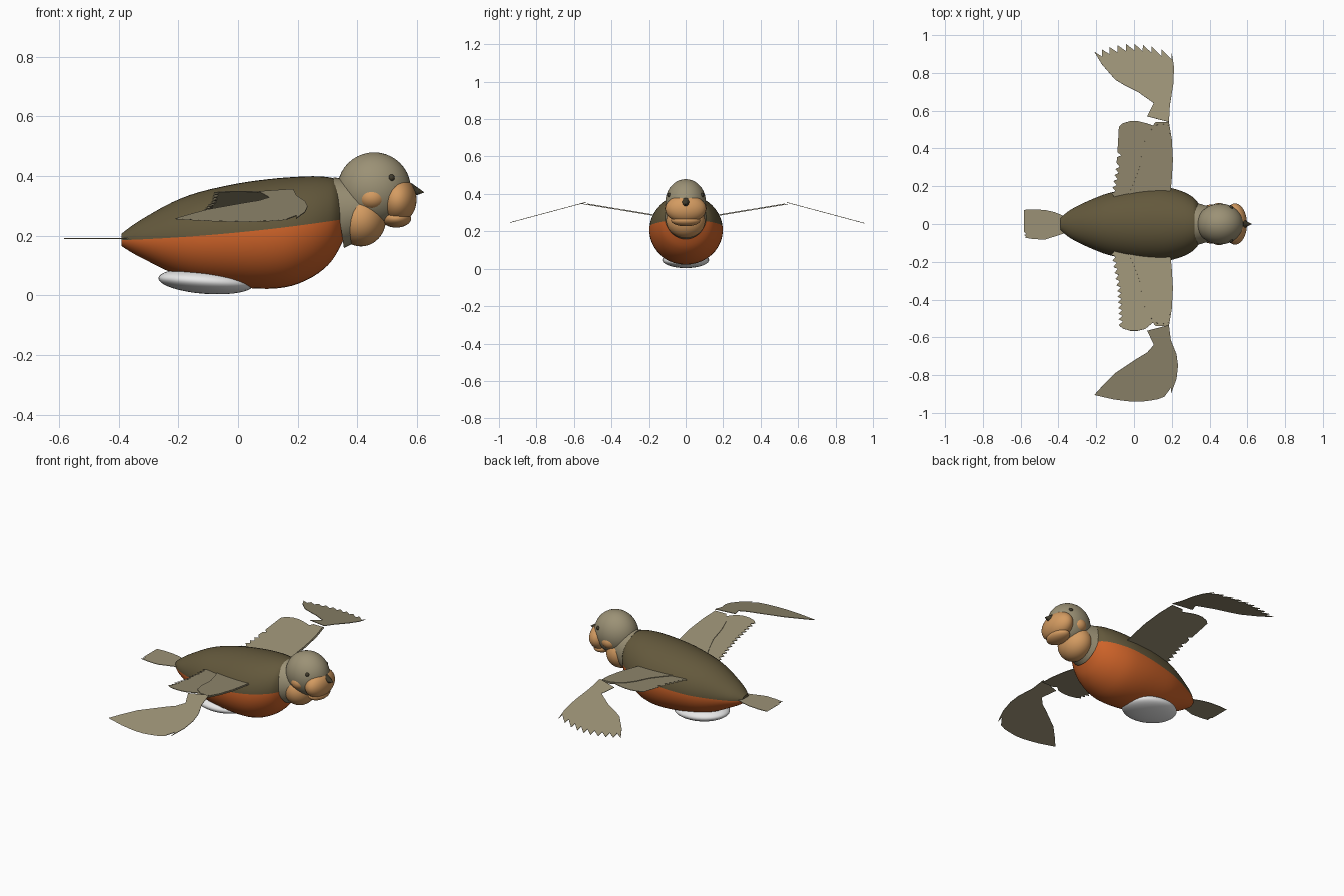
import bpy, bmesh, math
from mathutils import Vector, Matrix

if "Cube" in bpy.data.objects:
    bpy.data.objects.remove(bpy.data.objects["Cube"])


def material(name, rgb):
    m = bpy.data.materials.new(name)
    m.diffuse_color = (*rgb, 1)
    m.use_nodes = True
    m.node_tree.nodes["Principled BSDF"].inputs["Base Color"].default_value = m.diffuse_color
    return m


OLIVE = material("dark_olive", (0.125, 0.098, 0.045))
ORANGE = material("rust_orange", (0.62, 0.125, 0.022))
TAN = material("warm_tan", (0.66, 0.33, 0.12))
TAUPE = material("grey_brown", (0.33, 0.285, 0.18))
WHITE = material("white", (0.85, 0.85, 0.85))
DARK = material("beak_dark", (0.055, 0.045, 0.025))


def finish(name, bm, mats, smooth=True):
    bmesh.ops.recalc_face_normals(bm, faces=bm.faces[:])
    me = bpy.data.meshes.new(name)
    bm.to_mesh(me)
    bm.free()
    for m in mats:
        me.materials.append(m)
    ob = bpy.data.objects.new(name, me)
    bpy.context.collection.objects.link(ob)
    if smooth:
        bpy.ops.object.select_all(action='DESELECT')
        bpy.context.view_layer.objects.active = ob
        ob.select_set(True)
        bpy.ops.object.shade_smooth_by_angle(angle=math.radians(40))
    return ob


def ellipsoid(name, centre, radii, mat, tilt=0.0, seg=40):
    bm = bmesh.new()
    mx = (Matrix.Translation(centre) @ Matrix.Rotation(tilt, 4, 'Y')
          @ Matrix.Diagonal((*radii, 1)))
    bmesh.ops.create_uvsphere(bm, u_segments=seg, v_segments=seg // 2, radius=1, matrix=mx)
    return finish(name, bm, [mat])


def cone(name, start, end, r1, r2, mat, y_scale=1.0, seg=40):
    a, b = Vector(start), Vector(end)
    turn = (b - a).to_track_quat('Z', 'Y').to_matrix().to_4x4()
    mx = (Matrix.Translation((a + b) / 2) @ Matrix.Diagonal((1, y_scale, 1, 1)) @ turn)
    bm = bmesh.new()
    bmesh.ops.create_cone(bm, cap_ends=True, segments=seg, radius1=r1, radius2=r2,
                          depth=(b - a).length, matrix=mx)
    return finish(name, bm, [mat])


def spline(rows, steps):
    """Smooth rows of numbers with a Catmull-Rom curve."""
    pts = [Vector(r) for r in rows]
    out = []
    for i in range(len(pts) - 1):
        p0, p1, p2, p3 = pts[max(i - 1, 0)], pts[i], pts[i + 1], pts[min(i + 2, len(pts) - 1)]
        for k in range(steps):
            t = k / steps
            out.append(0.5 * (2 * p1 + (p2 - p0) * t + (2 * p0 - 5 * p1 + 4 * p2 - p3) * t * t
                              + (3 * p1 - p0 - 3 * p2 + p3) * t ** 3))
    return out + [pts[-1]]


# Body: lofted oval rings (x, top, bottom, half width), split at the colour line
STATIONS = [
    (-.39, .207, .165, .03), (-.35, .237, .140, .066), (-.30, .268, .114, .095),
    (-.22, .312, .075, .132), (-.13, .346, .046, .165), (0, .375, .028, .19),
    (.10, .389, .022, .198), (.18, .396, .032, .194), (.25, .399, .062, .175),
    (.30, .396, .10, .15), (.33, .385, .14, .125), (.36, .34, .20, .08)]
HALF = 22
bm = bmesh.new()
rings = []
for x, top, bottom, w in spline(STATIONS, 3):
    zc, rz, t = (top + bottom) / 2, (top - bottom) / 2, x + .39
    line = .185 + .035 * t + .08 * t * t
    a0 = math.asin(max(-.9, min(.9, (line - zc) / rz)))
    angles = [a0 + (math.pi - 2 * a0) * k / HALF for k in range(HALF)]
    angles += [math.pi - a0 + (math.pi + 2 * a0) * k / HALF for k in range(HALF)]
    rings.append([bm.verts.new((x, w * math.cos(a), zc + rz * math.sin(a))) for a in angles])
for r, s in zip(rings, rings[1:]):
    for k in range(2 * HALF):
        j = (k + 1) % (2 * HALF)
        bm.faces.new((r[k], r[j], s[j], s[k])).material_index = int(k >= HALF)
for ring in (rings[0], rings[-1]):
    bm.faces.new(ring[:HALF + 1]).material_index = 0
    bm.faces.new(ring[HALF:] + ring[:1]).material_index = 1
finish("body", bm, [OLIVE, ORANGE])

# Belly, neck and head
ellipsoid("belly_patch", (-.107, 0, .047), (.16, .125, .042), WHITE, math.radians(4))
cone("neck_collar", (.337, 0, .277), (.43, 0, .291), .12, .09, TAUPE, .92)
ellipsoid("head", (.456, 0, .357), (.123, .108, .122), TAUPE)
ellipsoid("throat", (.412, 0, .256), (.084, .104, .092), TAN)
ellipsoid("face", (.535, 0, .320), (.063, .109, .076), TAN)
ellipsoid("chin", (.53, 0, .258), (.05, .078, .031), TAN)
cone("beak", (.575, 0, .352), (.623, 0, .345), .026, .001, DARK, seg=20)
for side, label in ((1, "left"), (-1, "right")):
    ellipsoid("cheek_" + label, (.45, side * .062, .328), (.05, .05, .043), TAN)
    ellipsoid("eye_" + label, (.514, side * .087, .394), (.011, .011, .011), DARK, seg=16)


def teeth(path, count, depth):
    """Saw-tooth feather tips along a path; depth is the (x, y) step of each notch."""
    out = []
    for i in range(count):
        for f, d in ((.0, 0), (.85, 1)):
            u = (i + f) / count * (len(path) - 1)
            k = min(int(u), len(path) - 2)
            p = Vector(path[k]).lerp(Vector(path[k + 1]), u - k)
            out.append((p.x + d * depth[0], p.y + d * depth[1]))
    return out + [path[-1]]


def plate(name, outline, height, mat=TAUPE, thick=.003):
    bm = bmesh.new()
    face = bm.faces.new([bm.verts.new((x, y, height(abs(y)))) for x, y in outline])
    bmesh.ops.triangulate(bm, faces=[face])
    ob = finish(name, bm, [mat], smooth=False)
    mod = ob.modifiers.new("thickness", 'SOLIDIFY')
    mod.thickness, mod.offset = thick, 0
    return ob


def inner_z(y):
    return .287 + (y - .19) * .165


def outer_z(y):
    return .349 - (y - .56) * .268


# Outer wing edges: trailing edge out to the tip, feather tips, leading edge back
OUTER = {
    1: ([(.185, .54), (.07, .57), (.105, .64), (.02, .70), (-.05, .735), (-.1, .765), (-.17, .845)],
        [(-.21, .912), (-.12, .94), (-.02, .957), (.08, .945), (.2, .905)],
        [(.212, .83), (.208, .74), (.19, .63)]),
    -1: ([(.185, .535), (.07, .565), (.105, .64), (.07, .68), (.02, .71), (-.1, .79), (-.165, .855)],
         [(-.21, .905), (-.1, .93), (.015, .943), (.12, .93), (.195, .90)],
         [(.225, .82), (.233, .75), (.225, .69), (.195, .615)])}

for side, label in ((1, "left"), (-1, "right")):
    def put(pts):
        return [(x, side * y) for x, y in pts]
    tip = .545 if side > 0 else .565
    # Inner wing with serrated flight feathers
    feathers = teeth([(-.08, tip - .03), (-.09, .34), (-.125, .13)], 13, (.022, .006))
    inner = [(.19, .13), (.2, .24), (.206, .34), (.2, .45), (.185, .54), (.115, .54), (.1, .522),
             (.06, tip - .01), (.02, tip), (-.02, tip), (-.06, tip - .012)] + feathers
    plate("inner_wing_" + label, put(inner), inner_z)
    # Covert layer lying on the inner wing
    covert = [(.185, .13), (.196, .24), (.2, .34), (.195, .45), (.18, .53), (.12, .525),
              (.07, .48), (.045, .40), (.03, .30), (0, .22), (-.04, .13)]
    plate("wing_coverts_" + label, put(covert), lambda y: inner_z(y) + .004)
    # Outer wing
    trail, tips, lead = OUTER[side]
    plate("outer_wing_" + label, put(trail + teeth(tips, 9, (.006, -.036)) + lead), outer_z)

# Tail fan
tail_end = teeth([(-.582, .075), (-.582, -.072)], 10, (.014, 0))
tail = [(-.33, .035), (-.37, .042), (-.42, .063), (-.47, .074), (-.53, .078)] + tail_end
tail += [(-.53, -.08), (-.47, -.082), (-.42, -.066), (-.37, -.05), (-.33, -.035)]
plate("tail", tail, lambda y: .19)
